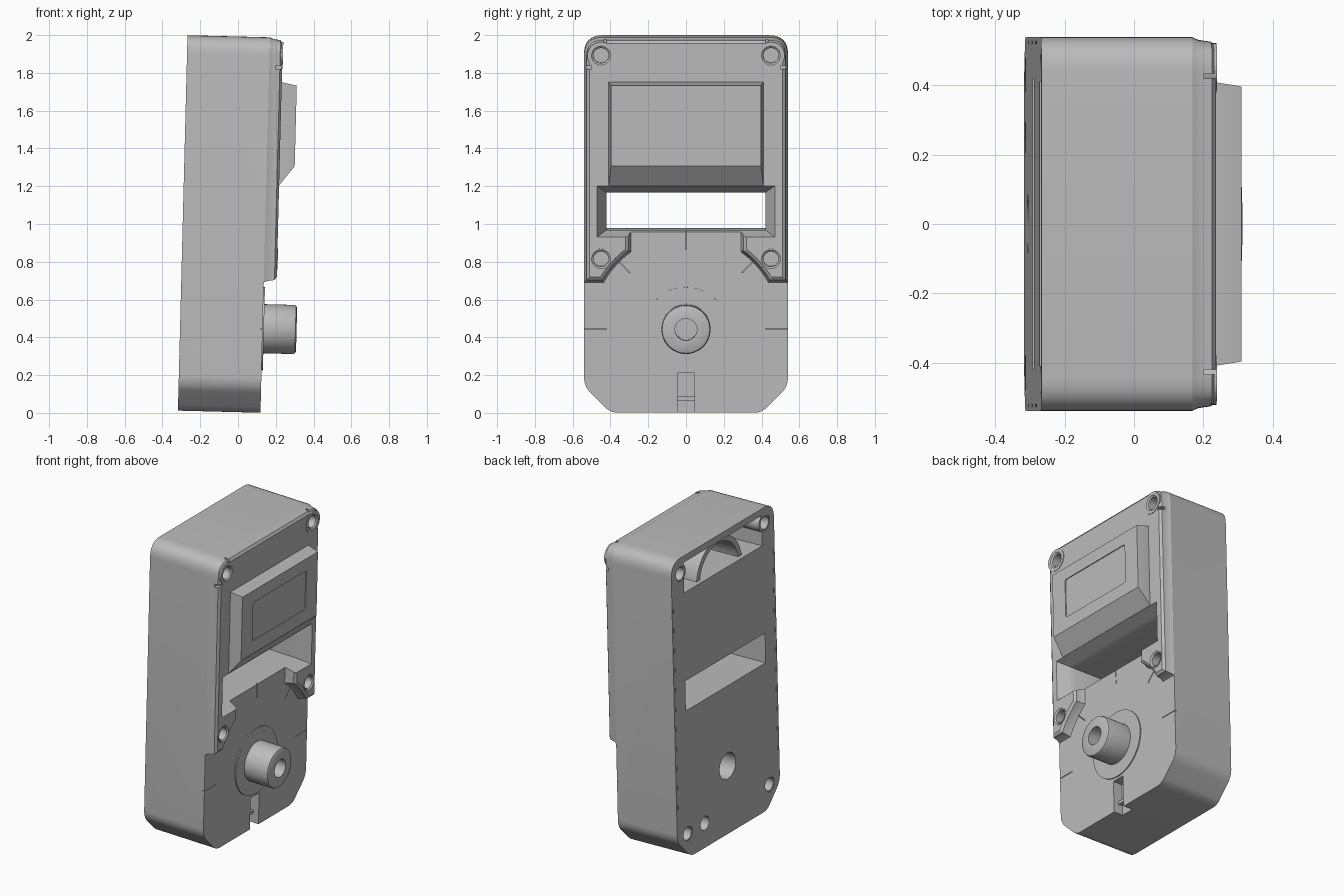
import bpy, bmesh
from math import sin, cos, pi, radians, sqrt, asin
from mathutils import Vector

if "Cube" in bpy.data.objects:
    bpy.data.objects.remove(bpy.data.objects["Cube"], do_unlink=True)

TILT = 0.0255          # whole case leans back slightly
FACE, PLATE = 0.437, 0.505   # depth of the dial face and of the raised plate
DIAL = 0.445           # height of the dial axis

grey = bpy.data.materials.new("plain_grey")
grey.use_nodes = True
grey.diffuse_color = (0.5, 0.5, 0.5, 1)
grey.node_tree.nodes["Principled BSDF"].inputs["Base Color"].default_value = grey.diffuse_color


def place(u, y, w):
    """Depth, side and height in the case turned to world space."""
    return (-0.318 + u * cos(TILT) + w * sin(TILT), y, 0.012 - u * sin(TILT) + w * cos(TILT))


def loft(name, rings):
    """Closed solid through rings of (depth, outline)."""
    bm = bmesh.new()
    loops = [[bm.verts.new(place(u, y, w)) for y, w in pts] for u, pts in rings]
    n = len(loops[0])
    for a, b in zip(loops, loops[1:]):
        for i in range(n):
            j = (i + 1) % n
            bm.faces.new((a[i], a[j], b[j], b[i]))
    bm.faces.new(loops[0][::-1])
    bm.faces.new(loops[-1])
    bmesh.ops.recalc_face_normals(bm, faces=bm.faces)
    mesh = bpy.data.meshes.new(name)
    bm.to_mesh(mesh)
    bm.free()
    mesh.materials.append(grey)
    ob = bpy.data.objects.new(name, mesh)
    bpy.context.collection.objects.link(ob)
    return ob


def circle(y, w, r, n=40):
    return [(y + r * cos(2 * pi * i / n), w + r * sin(2 * pi * i / n)) for i in range(n)]


def rect(y0, y1, w0, w1):
    return [(y0, w0), (y1, w0), (y1, w1), (y0, w1)]


def box(name, u0, u1, *sides):
    return loft(name, [(u0, rect(*sides)), (u1, rect(*sides))])


def cyl(name, u0, u1, y, w, r):
    return loft(name, [(u0, circle(y, w, r)), (u1, circle(y, w, r))])


def rounded(corners, steps=8):
    """Outline with each corner (y, w, cut) softened."""
    out = []
    for i, (y, w, d) in enumerate(corners):
        p = Vector((y, w))
        if d == 0:
            out.append((y, w))
            continue
        a = p + (Vector(corners[i - 1][:2]) - p).normalized() * d
        b = p + (Vector(corners[(i + 1) % len(corners)][:2]) - p).normalized() * d
        for k in range(steps + 1):
            t = k / steps
            out.append(tuple(a * (1 - t) ** 2 + p * 2 * t * (1 - t) + b * t * t))
    return out


def offset(pts, d):
    """Outline moved inwards by d."""
    out = []
    for i, p in enumerate(pts):
        p = Vector(p)
        e1 = (p - Vector(pts[i - 1])).normalized()
        e2 = (Vector(pts[(i + 1) % len(pts)]) - p).normalized()
        n1, n2 = Vector((-e1.y, e1.x)), Vector((-e2.y, e2.x))
        out.append(tuple(p + (n1 + n2) * d / (1 + n1.dot(n2))))
    return out


def cut(ob, *cutters):
    for c in cutters:
        mod = ob.modifiers.new("cut", 'BOOLEAN')
        mod.operation, mod.solver, mod.object = 'DIFFERENCE', 'EXACT', c
        bpy.context.view_layer.objects.active = ob
        bpy.ops.object.modifier_apply(modifier=mod.name)


def drop(*cutters):
    for c in cutters:
        bpy.data.objects.remove(c, do_unlink=True)


# Case body
H = 1.988
top = [(0.54, H, 0.1), (-0.54, H, 0.1)]
outline = rounded([(-0.54, 0.14, 0.05), (-0.40, 0, 0.04), (0.40, 0, 0.04), (0.54, 0.14, 0.05)] + top)
body = loft("case_body", [(0, outline), (FACE, outline)])

# Raised front plate, hollowed around the dial
R = 0.5
a0, a1 = asin(0.29 / R), asin(sqrt(R * R - (0.69 - DIAL) ** 2) / R)
arc = [(R * sin(a0 + (a1 - a0) * k / 8), DIAL + R * cos(a0 + (a1 - a0) * k / 8)) for k in range(9)]
shape = rounded([(0.54, 0.69, 0)] + top + [(-0.54, 0.69, 0)])
shape += [(-y, w) for y, w in arc[::-1]] + [(-0.29, 0.97), (0.29, 0.97)] + arc
plate = loft("front_plate", [(FACE, shape), (0.455, offset(shape, 0.008)),
                             (0.493, offset(shape, 0.014)), (PLATE, offset(shape, 0.03))])

# Through window with flared front
window = box("window_cutter", -0.1, 0.7, -0.42, 0.42, 0.968, 1.165)
flare = loft("flare_cutter", [(0.41, rect(-0.42, 0.42, 0.968, 1.165)),
                              (PLATE, rect(-0.47, 0.47, 0.932, 1.203)),
                              (0.6, rect(-0.47, 0.47, 0.932, 1.203))])
cut(body, window, flare)
cut(plate, window, flare)
drop(window, flare)

# Rear recess, upper pocket, shaft holes and bottom slot
rear = [loft("recess_cutter", [(-0.1, offset(outline, 0.03)), (0.012, offset(outline, 0.03))]),
        box("pocket_cutter", -0.1, 0.3, -0.41, 0.41, 1.745, 1.945),
        cyl("shaft_cutter", -0.1, 0.25, 0, DIAL, 0.085),
        cyl("pin_cutter", -0.1, 0.2, 0.25, 0.16, 0.045),
        box("slot_cutter", 0.37, 0.6, -0.045, 0.045, -0.1, 0.21)]
# Rim notches
for side in (-1, 1):
    for k in range(11):
        y, w = side * 0.524, 0.35 + 0.13 * k
        rear.append(box("notch_cutter", -0.1, 0.01, y - 0.004, y + 0.004, w, w + 0.03))
# Dial ticks
for k in range(5):
    a = radians(45 * k)
    t, n = Vector((cos(a), sin(a))), Vector((-sin(a), cos(a))) * 0.002
    c = Vector((0, DIAL))
    pts = [tuple(c + t * r + n * s) for r, s in ((0.42, -1), (0.56, -1), (0.56, 1), (0.42, 1))]
    rear.append(loft("tick_cutter", [(FACE - 0.012, pts), (0.6, pts)]))
cut(body, *rear)
drop(*rear)

# Screw bosses: front pairs, rear pairs
for side, word in ((1, "left"), (-1, "right")):
    for w, r, level in ((1.893, 0.072, "upper"), (0.815, 0.056, "lower")):
        y = side * 0.45
        hole = cyl("hole_cutter", 0.39, 0.7, y, w, 0.05)
        cut(body, hole)
        cut(plate, hole)
        drop(hole)
        loft(f"front_boss_{level}_{word}", [(0.39, circle(y, w, 0.052)), (0.46, circle(y, w, 0.052)),
             (0.46, circle(y, w, r)), (0.508, circle(y, w, r)), (0.508, circle(y, w, 0.05)),
             (0.5, circle(y, w, 0.04)), (0.41, circle(y, w, 0.04))])
    for y, w, level in ((0.445, 1.885, "upper"), (0.43, 0.16, "lower")):
        y *= side
        hole = cyl("hole_cutter", -0.1, 0.2, y, w, 0.05)
        cut(body, hole)
        drop(hole)
        loft(f"rear_boss_{level}_{word}", [(0.2, circle(y, w, 0.06)), (0.003, circle(y, w, 0.06)),
             (0.003, circle(y, w, 0.042)), (0.15, circle(y, w, 0.042))])
    # Small gaps beside the upper bosses
    gaps = [box("gap_cutter", 0.47, 0.6, *sorted((side * 0.50, side * 0.56)), 1.822, 1.84),
            box("gap_cutter", 0.47, 0.6, *sorted((side * 0.42, side * 0.435)), 1.95, 2.1)]
    cut(plate, *gaps)
    drop(*gaps)

# Arched rib inside the rear pocket
arch = [(r * cos(a), 1.71 + r * sin(a)) for r, span in ((0.24, range(17)), (0.205, range(16, -1, -1)))
        for a in (pi * k / 16 for k in span)]
rib = loft("pocket_arch", [(0.03, arch), (0.3, arch)])

# Display housing with a shallow screen recess
housing = loft("display_housing", [(PLATE - 0.01, rect(-0.41, 0.41, 1.205, 1.752)),
               (PLATE, rect(-0.41, 0.41, 1.205, 1.752)), (0.585, rect(-0.397, 0.397, 1.31, 1.736))])
pane = rounded([(y, w, 0.015) for y, w in rect(-0.28, 0.28, 1.395, 1.655)], 4)
screen = loft("screen_cutter", [(0.579, pane), (0.7, pane)])
cut(housing, screen)
drop(screen)

# Dial disc, hollow knob and the bar in the slot
loft("dial_disc", [(FACE - 0.005, circle(0, DIAL, 0.22, 64)), (FACE + 0.007, circle(0, DIAL, 0.22, 64))])
loft("knob", [(u, circle(0, DIAL, r, 48)) for u, r in
              ((FACE, 0.13), (0.6, 0.13), (0.611, 0.126), (0.617, 0.115), (0.617, 0.058), (0.5, 0.058))])
box("slot_bar", 0.36, 0.40, -0.045, 0.045, 0.065, 0.085)

# Smooth shading that keeps edges sharp
bpy.ops.object.select_all(action='DESELECT')
for ob in bpy.context.scene.objects:
    if ob.type == 'MESH' and ob.data.materials and ob.data.materials[0] == grey:
        ob.select_set(True)
        bpy.context.view_layer.objects.active = ob
bpy.ops.object.shade_smooth_by_angle(angle=radians(30))
